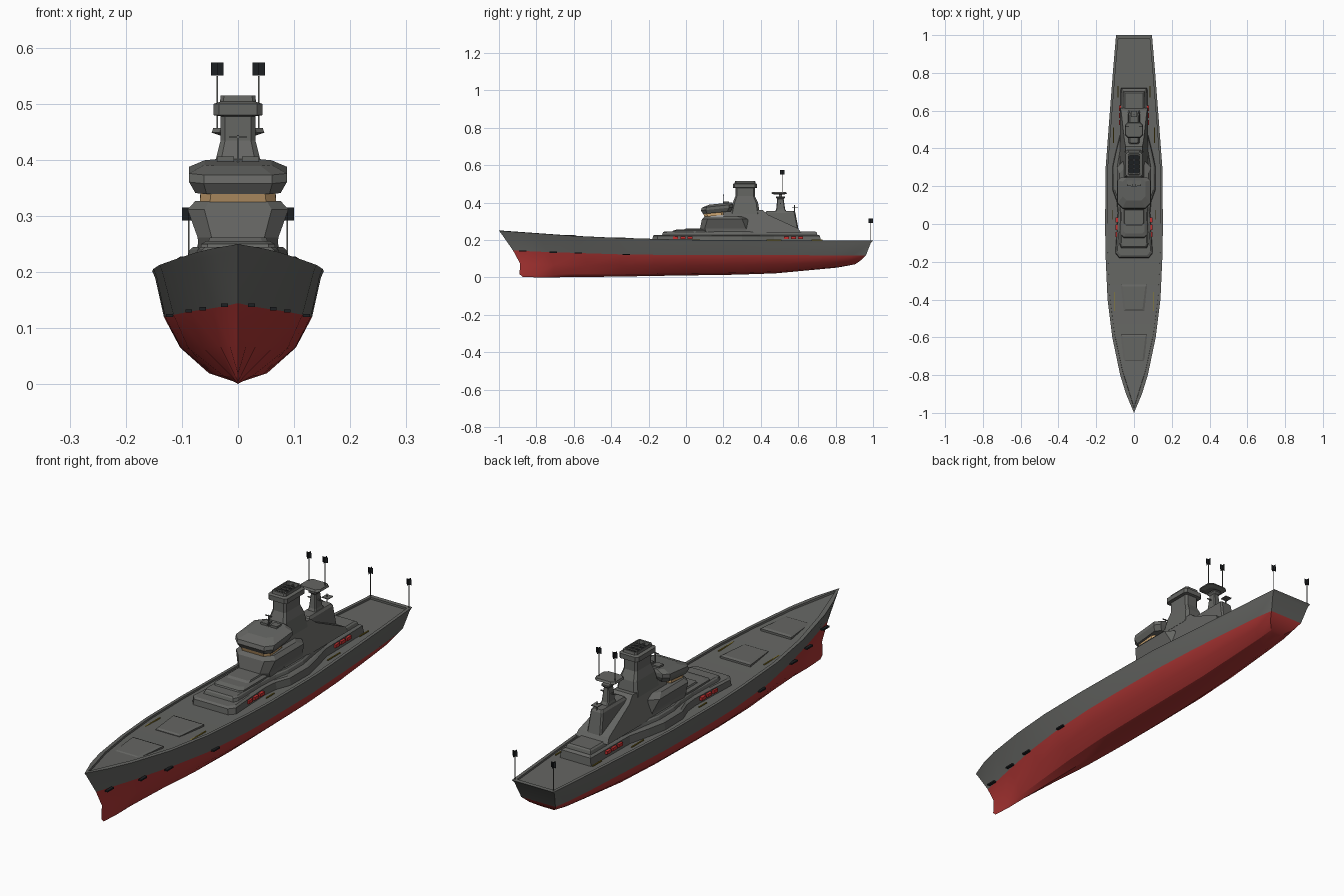
import bpy, bmesh, math
from mathutils import Vector


def material(name, rgb):
    m = bpy.data.materials.new(name)
    m.diffuse_color = (*rgb, 1)
    return m


GREY = material("ship grey", (0.13, 0.132, 0.124))
RED = material("hull red", (0.42, 0.036, 0.034))
TAN = material("window tan", (0.58, 0.36, 0.16))
BLACK = material("soot black", (0.012, 0.014, 0.016))
BRIGHT = material("raft red", (0.55, 0.03, 0.03))
YELLOW = material("marking yellow", (0.30, 0.22, 0.02))


def finish(name, bm, *mats):
    bmesh.ops.remove_doubles(bm, verts=bm.verts, dist=1e-5)
    bmesh.ops.dissolve_degenerate(bm, dist=1e-6, edges=bm.edges)
    bmesh.ops.recalc_face_normals(bm, faces=bm.faces)
    me = bpy.data.meshes.new(name)
    bm.to_mesh(me)
    bm.free()
    for m in mats:
        me.materials.append(m)
    ob = bpy.data.objects.new(name, me)
    bpy.context.collection.objects.link(ob)
    return ob


def loft(name, rings, *mats):
    """Skin closed rings; a second material goes on the last cap."""
    bm = bmesh.new()
    vs = [[bm.verts.new(p) for p in r] for r in rings]
    n = len(vs[0])
    for a, b in zip(vs, vs[1:]):
        for i in range(n):
            j = (i + 1) % n
            bm.faces.new((a[i], a[j], b[j], b[i]))
    bm.faces.new(vs[0])
    bm.faces.new(vs[-1]).material_index = len(mats) - 1
    return finish(name, bm, *mats)


def mirror_ring(half):
    return half + [(-x, y, z) for x, y, z in reversed(half)]


def stack(name, levels, *mats, tilt=0.0):
    """Chamfered box rings: z, front y, back y, half width, front/back chamfer."""
    rings = []
    for z, f, b, w, cf, cb in levels:
        half = [(w - cf, f), (w, f + cf), (w, b - cb), (w - cb, b)]
        rings.append(mirror_ring([(x, y, z + tilt * (y - 0.1)) for x, y in half]))
    return loft(name, rings, *(mats or (GREY,)))


def tier(name, plan, levels):
    """Half plan of (x, y), shrunk by an inset at each (z, inset)."""
    mid = (plan[0][1] + plan[-1][1]) / 2
    rings = []
    for z, d in levels:
        rings.append(mirror_ring([(x - d, y + (d if y < mid else -d) * (abs(y - mid) > 0.25), z)
                                  for x, y in plan]))
    return loft(name, rings, GREY)


def box(name, c, s, mat):
    bm = bmesh.new()
    bmesh.ops.create_cube(bm, size=1)
    for v in bm.verts:
        v.co = Vector(c) + Vector((v.co.x * s[0], v.co.y * s[1], v.co.z * s[2]))
    return finish(name, bm, mat)


# Hull: t, deck width, deck z, waterline width, waterline z, keel z
stations = [(0, 0, .25, 0, .145, .004), (.05, .042, .243, .022, .14, 0),
            (.1, .073, .236, .045, .136, .001), (.2, .115, .222, .086, .13, .003),
            (.3, .140, .213, .115, .124, .005), (.42, .151, .206, .130, .121, .009),
            (.5, .153, .202, .132, .12, .011), (.65, .150, .2, .130, .12, .015),
            (.77, .132, .198, .118, .12, .022), (.9, .112, .197, .1, .118, .043),
            (.96, .102, .197, .09, .118, .053), (1, .095, .197, .078, .118, .066)]
bow_y = [-.875, -.89, -.887, -.925, -.99, -1, -.975, -.97]
stern_y = [.88, .905, .935, .962, .988, 1, .982, .982]
bm = bmesh.new()
sides = []
for t, dw, dz, ww, wz, kz in stations:
    fine = min(1, .45 + 1.6 * t)
    inner = max(0, dw - .012)
    pts = [(0, kz), (ww * .4 * fine, kz + (wz - kz) * .1),
           (ww * (.6 + .18 * fine), kz + (wz - kz) * .5), (ww, wz),
           (dw * .965, dz - .012), (dw, dz), (inner, dz), (inner, dz - .008)]
    ys = [a + (b - a) * t for a, b in zip(bow_y, stern_y)]
    sides.append([[bm.verts.new((s * x, y, z)) for (x, z), y in zip(pts, ys)] for s in (1, -1)])
for a, b in zip(sides, sides[1:]):
    for s in (0, 1):
        for i in range(7):
            f = bm.faces.new((a[s][i], a[s][i + 1], b[s][i + 1], b[s][i]))
            f.material_index = int(i < 3)
    bm.faces.new((a[0][7], a[1][7], b[1][7], b[0][7]))
r, l = sides[-1]
for i in range(7):
    bm.faces.new((r[i], r[i + 1], l[i + 1], l[i])).material_index = int(i < 3)
hull = finish("hull", bm, GREY, RED)
bpy.context.view_layer.objects.active = hull
hull.select_set(True)
bpy.ops.object.shade_smooth_by_angle(angle=math.radians(25))

# Foredeck hatches, narrower toward the bow
for k, (y0, y1, z) in enumerate([(-.46, -.32, .215), (-.73, -.585, .227)]):
    rings = [mirror_ring([(.055 - d, y0 + d, h), (.07 - d, y1 - d, h)])
             for h, d in ((z - .025, 0), (z - .004, 0), (z, .01))]
    loft(f"deck_hatch_{k}", rings, GREY)

# Deckhouse tiers
plan = [(.08, -.18), (.1, -.155), (.092, -.05), (.086, .06), (.092, .12), (.114, .18),
        (.115, .3), (.098, .38), (.075, .47), (.07, .72)]
tier("lower_deckhouse", plan, [(.19, 0), (.222, .003), (.228, .012)])
plan2 = [(.07, -.13), (.078, -.11), (.074, .05), (.08, .14), (.092, .2),
         (.092, .3), (.078, .38), (.062, .5), (.06, .705)]
tier("upper_deckhouse", plan2, [(.22, 0), (.24, .006), (.245, .012)])
stack("forward_step", [(.235, -.08, .15, .066, .012, 0), (.25, -.07, .15, .066, .012, 0),
                       (.256, -.05, .15, .056, .012, 0)])
stack("forward_step_top", [(.25, -.02, .15, .055, .01, 0), (.262, .0, .15, .05, .01, 0)])

# Bridge
stack("bridge_base", [(.24, .09, .34, .07, .02, .02), (.262, .075, .34, .072, .025, .02),
                      (.312, .085, .33, .09, .03, .03), (.327, .1, .3, .076, .025, .03)])
stack("bridge_windows", [(.325, .098, .2, .068, .018, .01), (.343, .092, .2, .066, .018, .01)],
      TAN, tilt=.08)
stack("bridge_roof", [(.34, .092, .24, .076, .02, .02), (.36, .08, .25, .087, .026, .02),
                      (.375, .085, .25, .087, .026, .02), (.387, .125, .245, .06, .02, .02)],
      tilt=.1)
for s in (1, -1):
    box("roof_hatch", (s * .022, .215, .4), (.03, .03, .012), GREY)
box("roof_aerial_post", (0, .2, .42), (.003, .003, .05), GREY)
box("roof_aerial_arm", (0, .2, .441), (.03, .004, .003), GREY)

# Sloping house behind the bridge, swept from a side profile
profile = [(.2, .24), (.2, .36), (.41, .36), (.44, .335), (.6, .262), (.615, .24)]
rings = [[(x - math.copysign(max(0, z - .24) * k, x), y, z) for y, z in profile]
         for x, k in ((-.074, .25), (.074, .25))]
loft("sloping_house", rings, GREY)
stack("mast_house", [(.24, .42, .605, .034, .006, .006), (.345, .42, .585, .028, .006, .006),
                     (.355, .43, .578, .022, .006, .006)])

# Funnel with a dark recessed mouth
stack("funnel", [(.34, .235, .395, .05, .012, .012), (.4, .25, .385, .04, .01, .01),
                 (.435, .264, .368, .031, .008, .008), (.478, .264, .368, .031, .008, .008),
                 (.48, .25, .38, .044, .01, .01), (.5, .25, .38, .044, .01, .01),
                 (.504, .26, .372, .032, .006, .006), (.515, .262, .37, .031, .006, .006),
                 (.515, .27, .363, .027, .005, .005), (.5, .27, .363, .027, .005, .005)],
      GREY, BLACK)
for k in range(3):
    box("funnel_grate", (0, .293 + k * .023, .507), (.054, .004, .006), GREY)
box("funnel_grate_long", (0, .316, .507), (.004, .09, .006), GREY)

# Radar mast
stack("mast", [(.35, .475, .54, .02, .005, .005), (.365, .482, .53, .016, .004, .004),
               (.42, .488, .522, .011, .003, .003), (.428, .48, .53, .018, .004, .004),
               (.434, .48, .53, .018, .004, .004)])
box("mast_post", (0, .505, .44), (.012, .014, .02), GREY)
stack("radar", [(.443, .475, .525, .03, .01, .01), (.449, .455, .54, .047, .014, .014),
                (.457, .46, .535, .044, .014, .014)])
box("mast_yard", (0, .505, .395), (.07, .004, .004), GREY)
box("aft_aerial_post", (0, .58, .352), (.003, .003, .07), GREY)
box("aft_aerial_arm", (0, .583, .373), (.03, .032, .003), GREY)


# Slim poles, each topped with crossed square plates
def pole(name, x, y, z0, z1):
    box(name, (x, y, (z0 + z1) / 2), (.0025, .0025, z1 - z0), GREY)
    box(name + "_plate_a", (x, y, z1 + .012), (.023, .001, .023), BLACK)
    box(name + "_plate_b", (x, y, z1 + .012), (.001, .023, .023), BLACK)


for s in (1, -1):
    pole("mast_pole", s * .037, .515, .45, .55)
    pole("stern_pole", s * .088, .988, .19, .292)
    # Red rafts in two groups of three
    for x, y0 in ((.091, -.055), (.073, .537)):
        for k in range(3):
            box("raft", (s * x, y0 + k * .038, .212), (.014, .027, .013), BRIGHT)
    # Waterline fittings near the bow
    for x, y, z in ((.024, -.872, .141), (.063, -.71, .135), (.088, -.575, .131), (.122, -.32, .123)):
        box("waterline_mark", (s * x, y, z), (.012, .04, .006), BLACK)
    # Deck markings
    for x, y, n in ((.104, -.41, .1), (.112, .05, .05), (.108, .47, .08), (.085, .7, .06)):
        box("deck_marking", (s * x, y, .2 if y > -.3 else .207), (.004, n, .004), YELLOW)
